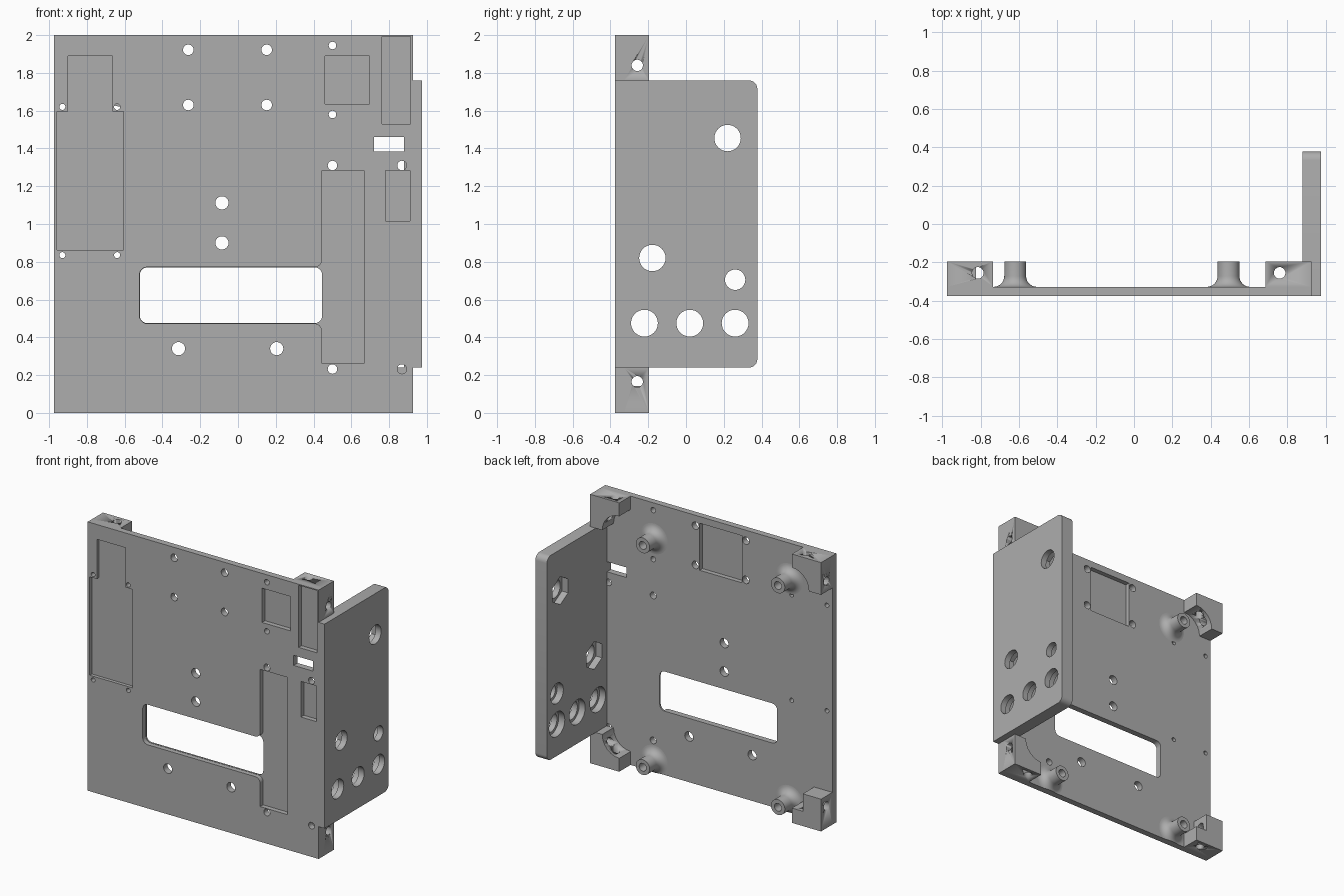
import bpy, bmesh, math

old = bpy.data.objects.get("Cube")
if old:
    bpy.data.objects.remove(old, do_unlink=True)

FRONT, BACK, RIM = -0.375, -0.328, -0.195   # plate faces and block/post tops
LEFT, RIGHT, SIDE = -0.975, 0.926, 0.975    # plate edges and outer panel face
PANEL_IN = 0.88

grey = bpy.data.materials.new("plain_grey")
grey.use_nodes = True
grey.diffuse_color = (0.42, 0.42, 0.42, 1)
grey.node_tree.nodes["Principled BSDF"].inputs["Base Color"].default_value = (0.42, 0.42, 0.42, 1)
parts = []


def make(name, bm):
    bmesh.ops.recalc_face_normals(bm, faces=bm.faces[:])
    mesh = bpy.data.meshes.new(name)
    bm.to_mesh(mesh)
    bm.free()
    mesh.materials.append(grey)
    ob = bpy.data.objects.new(name, mesh)
    bpy.context.scene.collection.objects.link(ob)
    parts.append(ob)
    return ob


# Flat outlines
def circle(u, v, r, n=32):
    angles = [math.pi / 2 + 2 * math.pi * i / n for i in range(n)]
    return [(u + r * math.cos(a), v + r * math.sin(a)) for a in angles]


def rect(u0, u1, v0, v1):
    return [(u0, v0), (u1, v0), (u1, v1), (u0, v1)]


def round_corner(u, v, r, start):
    """Quarter arc around a centre, starting at a multiple of 90 degrees."""
    angles = [math.pi / 2 * (start + i / 6) for i in range(7)]
    return [(u + r * math.cos(a), v + r * math.sin(a)) for a in angles]


def slab(name, axis, outer, a, b, holes=(), pockets_a=(), pockets_b=()):
    """Extrude an outline from a to b with through holes.
    A pocket is (outline, floor level, holes from the floor to the far side)."""
    bm = bmesh.new()

    def place(p, w):
        return {"x": (w, p[0], p[1]), "y": (p[0], w, p[1]), "z": (p[0], p[1], w)}[axis]

    def fill(w, loops):
        edges = []
        for loop in loops:
            vs = [bm.verts.new(place(p, w)) for p in loop]
            edges += [bm.edges.new((vs[i - 1], vs[i])) for i in range(len(vs))]
        bmesh.ops.triangle_fill(bm, edges=edges, use_beauty=True)

    def wall(loop, w0, w1):
        low, high = [[bm.verts.new(place(p, w)) for p in loop] for w in (w0, w1)]
        for i in range(len(loop)):
            bm.faces.new((low[i - 1], low[i], high[i], high[i - 1]))

    for loop in [outer, *holes]:
        wall(loop, a, b)
    for face, far, own, other in ((a, b, pockets_a, pockets_b), (b, a, pockets_b, pockets_a)):
        reached = [h for pocket in other for h in pocket[2]]
        fill(face, [outer, *holes, *reached, *[p[0] for p in own]])
        for outline, floor, inner in own:
            wall(outline, face, floor)
            fill(floor, [outline, *inner])
            for loop in inner:
                wall(loop, floor, far)
    bmesh.ops.remove_doubles(bm, verts=bm.verts[:], dist=0.00002)
    return make(name, bm)


# Main plate: through holes grouped by radius
plate_holes = {
    0.016: [(x, z) for x in (-0.93, -0.64) for z in (0.835, 1.62)],
    0.02: [(0.5, 1.945), (0.5, 1.58)],
    0.025: [(x, z) for x in (0.5, 0.868) for z in (0.232, 1.31)],
    0.028: [(x, z) for x in (-0.263, 0.152) for z in (1.63, 1.922)],
    0.035: [(-0.085, 0.9), (-0.085, 1.112), (-0.315, 0.34), (0.205, 0.34)],
}
holes = [circle(x, z, r, 24) for r, spots in plate_holes.items() for x, z in spots]
holes.append(rect(0.72, PANEL_IN, 1.385, 1.46))

# Display window opening into the long pocket beside it
W0, W1, WZ0, WZ1, R = -0.52, 0.446, 0.475, 0.77, 0.04
window = (round_corner(W1 - R, WZ1 - R, R, 0) + round_corner(W0 + R, WZ1 - R, R, 1)
          + round_corner(W0 + R, WZ0 + R, R, 2) + round_corner(W1 - R, WZ0 + R, R, 3))
G = 0.002
P0, P1, PZ0, PZ1 = W1 - 0.001, 0.668, 0.261, 1.282
long_pocket = ([(P0, PZ0), (P1, PZ0), (P1, PZ1), (P0, PZ1)]
               + [(P0 - R + u, WZ1 + G + R + v)
                  for u, v in reversed(round_corner(0, 0, R, 3))]
               + round_corner(W0 + R, WZ1 - R, R + G, 1)
               + round_corner(W0 + R, WZ0 + R, R + G, 2)
               + [(P0 - R + u, WZ0 - G - R + v)
                  for u, v in reversed(round_corner(0, 0, R, 0))])

# Stepped pocket on the right-hand side of the model
step_pocket = [(-0.958, 0.863), (-0.607, 0.863), (-0.607, 1.595), (-0.665, 1.595),
               (-0.665, 1.89), (-0.9, 1.89), (-0.9, 1.595), (-0.958, 1.595)]
front_pockets = [(step_pocket, FRONT + 0.025, []), (long_pocket, FRONT + 0.035, [window])]
front_pockets += [(rect(*spot), FRONT + 0.035, [])
                  for spot in ((0.46, 0.695, 1.635, 1.89), (0.762, 0.914, 1.53, 1.992),
                               (0.78, 0.91, 1.017, 1.282))]
rear_pockets = [(rect(-0.23, 0.118, 1.6, 1.95), BACK - 0.034, [])]

plate = [(LEFT, 0), (RIGHT, 0), (RIGHT, 0.24), (SIDE, 0.24),
         (SIDE, 1.76), (RIGHT, 1.76), (RIGHT, 2), (LEFT, 2)]
slab("main_plate", "y", plate, FRONT, BACK, holes, front_pockets, rear_pockets)

# Side panel: holes with wider round or hexagonal recesses on the inner face
recesses = []
for y, z, r, wide, sides in ((0.22, 1.455, 0.07, 0.104, 6), (-0.178, 0.82, 0.07, 0.104, 6),
                             (0.26, 0.705, 0.054, 0.075, 32), (-0.22, 0.475, 0.071, 0.092, 32),
                             (0.02, 0.475, 0.071, 0.092, 32), (0.26, 0.475, 0.071, 0.092, 32)):
    recesses.append((circle(y, z, wide, sides), PANEL_IN + 0.05, [circle(y, z, r)]))
panel = ([(BACK, 0.24)] + round_corner(0.333, 0.285, 0.045, 3)
         + round_corner(0.333, 1.715, 0.045, 0) + [(BACK, 1.76)])
slab("side_panel", "x", panel, PANEL_IN, SIDE, pockets_a=recesses)

# Corner blocks, hollowed towards their inner corner and drilled both ways
ARM, HOLLOW = 0.24, 0.14
for x0, sx, hole_x in ((LEFT, 1, -0.815), (RIGHT, -1, 0.76)):
    for z0, sz, hole_z in ((0, 1, 0.165), (2, -1, 1.84)):
        xi, zi = x0 + sx * ARM, z0 + sz * ARM
        if sx > 0 and sz > 0:
            inner = [(xi, 0.11), (-0.825, 0.11), (-0.825, zi)]
        else:
            inner = [(xi - sx * HOLLOW * u, zi - sz * HOLLOW * v)
                     for v, u in round_corner(0, 0, 1, 0)]
        block = slab("corner_block", "y", [(x0, z0), (xi, z0), *inner, (x0, zi)], BACK, RIM)
        drills = [slab("upright_drill", "z", circle(hole_x, -0.255, 0.03),
                       z0 - sz * 0.1, z0 + sz * 0.16),
                  slab("sideways_drill", "x", circle(-0.258, hole_z, 0.03),
                       x0 - sx * 0.1, x0 + sx * 0.15)]
        for drill in drills:
            drill.hide_render = True
            drill.display_type = 'WIRE'
            cut = block.modifiers.new(drill.name, 'BOOLEAN')
            cut.operation, cut.solver, cut.object = 'DIFFERENCE', 'EXACT', drill

# Standoffs with a filleted foot and a screw hole, trimmed at the plate's lower edge
POST, FILLET, BORE = 0.057, 0.056, 0.029
for x in (-0.62, 0.493):
    for z in (0.085, 1.735):
        prof = [(POST + FILLET * (1 - math.sin(a)), BACK + FILLET * (1 - math.cos(a)))
                for a in [math.pi / 16 * i for i in range(9)]]
        prof += [(POST, RIM), (BORE, RIM), (BORE, BACK)]
        bm = bmesh.new()
        rings = []
        for t in [2 * math.pi * i / 40 for i in range(40)]:
            rings.append([bm.verts.new((x + r * math.cos(t), y, z + r * math.sin(t)))
                          for r, y in prof])
        for i in range(len(rings)):
            p, q = rings[i - 1], rings[i]
            for j in range(len(prof)):
                bm.faces.new((p[j - 1], p[j], q[j], q[j - 1]))
        bmesh.ops.bisect_plane(bm, geom=bm.verts[:] + bm.edges[:] + bm.faces[:],
                               plane_co=(0, 0, 0), plane_no=(0, 0, 1), clear_inner=True)
        bmesh.ops.holes_fill(bm, edges=bm.edges[:], sides=0)
        make("standoff", bm)

# Smooth curves, sharp edges
for ob in parts:
    ob.select_set(True)
bpy.context.view_layer.objects.active = parts[0]
bpy.ops.object.shade_smooth_by_angle(angle=math.radians(30))
